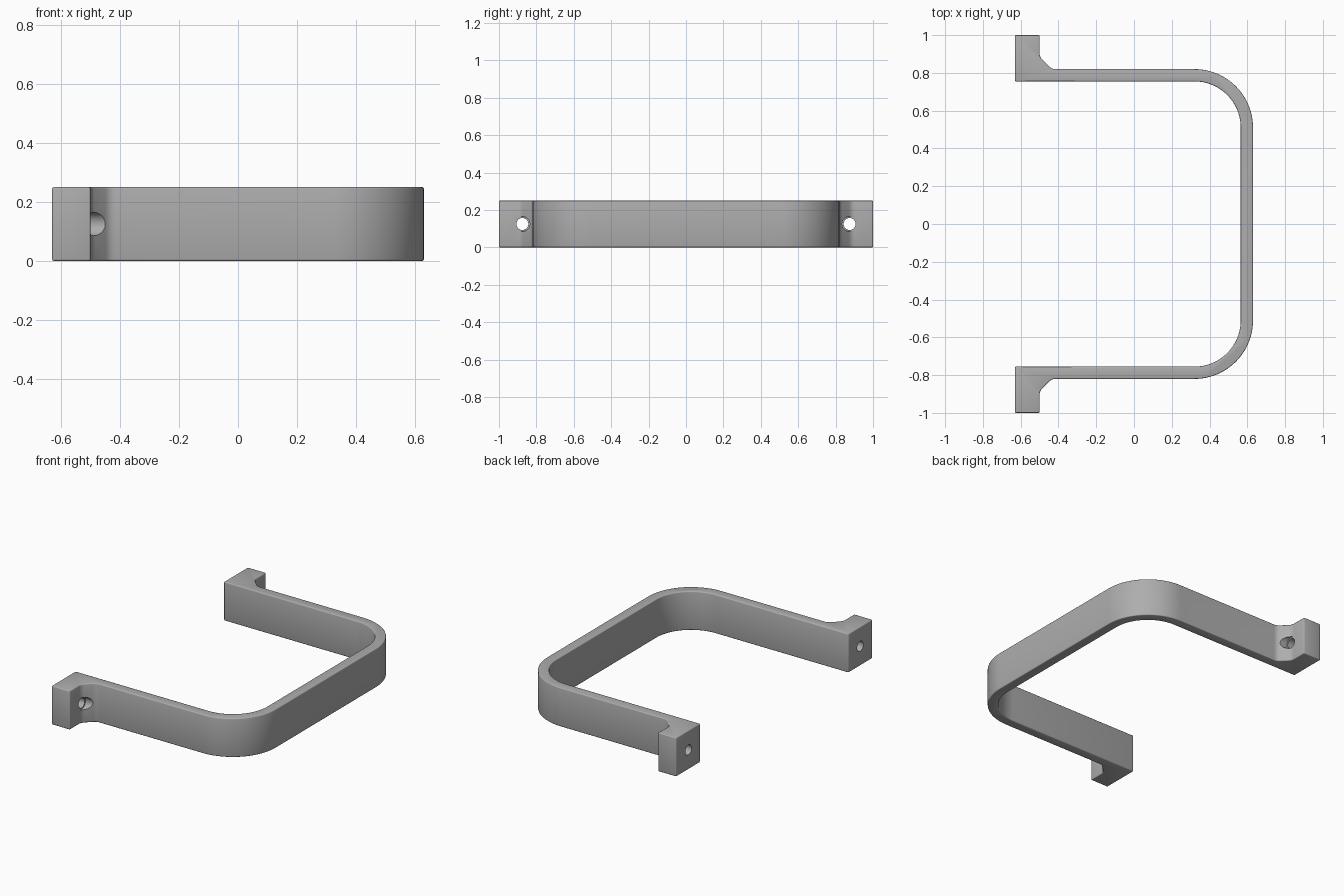
import bpy, bmesh
from math import cos, sin, pi
from mathutils import Matrix, Vector

cube = bpy.data.objects.get("Cube")
if cube:
    bpy.data.objects.remove(cube, do_unlink=True)

HEIGHT = 0.25
HOLE_Y = 0.875

grey = bpy.data.materials.new("plain grey")
grey.use_nodes = True
grey.diffuse_color = (0.42, 0.42, 0.42, 1)
grey.node_tree.nodes["Principled BSDF"].inputs["Base Color"].default_value = grey.diffuse_color


def make_object(name, bm):
    bmesh.ops.recalc_face_normals(bm, faces=bm.faces[:])
    mesh = bpy.data.meshes.new(name)
    bm.to_mesh(mesh)
    bm.free()
    mesh.materials.append(grey)
    obj = bpy.data.objects.new(name, mesh)
    bpy.context.collection.objects.link(obj)
    return obj


def arc(radius, steps=24):
    """Quarter bend from the cross bar round to the arm."""
    angles = [pi / 2 * i / steps for i in range(steps + 1)]
    return [(0.32 + radius * cos(a), 0.51 + radius * sin(a)) for a in angles]


def rounded(before, corner, after, size, steps=5):
    """Soften one corner of the outline."""
    c = Vector(corner)
    p = c + (Vector(before) - c).normalized() * size
    q = c + (Vector(after) - c).normalized() * size
    ts = [i / steps for i in range(steps + 1)]
    return [tuple(p * (1 - t) ** 2 + c * 2 * t * (1 - t) + q * t * t) for t in ts]


# Half outline: inner bend, mounting foot, gusset, outer bend
toe, root, knee, arm = (-0.5, 1), (-0.5, 0.885), (-0.435, 0.82), (0.32, 0.82)
half = arc(0.245) + [(-0.63, 0.755), (-0.63, 1), toe]
half += rounded(toe, root, knee, 0.02) + rounded(root, knee, arm, 0.02)
half += arc(0.31)[::-1]
outline = half + [(x, -y) for x, y in reversed(half)]

# Handle body: extruded outline with softened rims
bm = bmesh.new()
face = bm.faces.new([bm.verts.new((x, y, 0)) for x, y in outline])
top = bmesh.ops.extrude_face_region(bm, geom=[face])["geom"]
bmesh.ops.translate(bm, vec=(0, 0, HEIGHT),
                    verts=[v for v in top if isinstance(v, bmesh.types.BMVert)])
handle = make_object("handle", bm)
bevel = handle.modifiers.new("soft edges", "BEVEL")
bevel.width = 0.006
bevel.segments = 3
bevel.limit_method = "ANGLE"
bevel.angle_limit = 0.8


# Screw holes, with a wider clearance bore through each gusset
def bore(name, y, x0, x1, radius):
    bm = bmesh.new()
    place = Matrix.Translation(((x0 + x1) / 2, y, HEIGHT / 2)) @ Matrix.Rotation(pi / 2, 4, "Y")
    bmesh.ops.create_cone(bm, cap_ends=True, segments=40, radius1=radius,
                          radius2=radius, depth=x1 - x0, matrix=place)
    cutter = make_object(name, bm)
    cutter.hide_render = True
    cutter.hide_set(True)
    cut = handle.modifiers.new(name, "BOOLEAN")
    cut.operation = "DIFFERENCE"
    cut.solver = "EXACT"
    cut.object = cutter
    return cutter


cutters = []
for side, y in (("front", -HOLE_Y), ("back", HOLE_Y)):
    cutters.append(bore(side + "_screw_hole", y, -0.7, -0.4, 0.032))
    cutters.append(bore(side + "_clearance_bore", y, -0.503, -0.38, 0.04))

# Apply the modifiers, drop the cutters and shade
bpy.ops.object.select_all(action="DESELECT")
bpy.context.view_layer.objects.active = handle
handle.select_set(True)
for mod in list(handle.modifiers):
    bpy.ops.object.modifier_apply(modifier=mod.name)
for cutter in cutters:
    bpy.data.objects.remove(cutter, do_unlink=True)
bpy.ops.object.shade_smooth_by_angle(angle=0.6)
